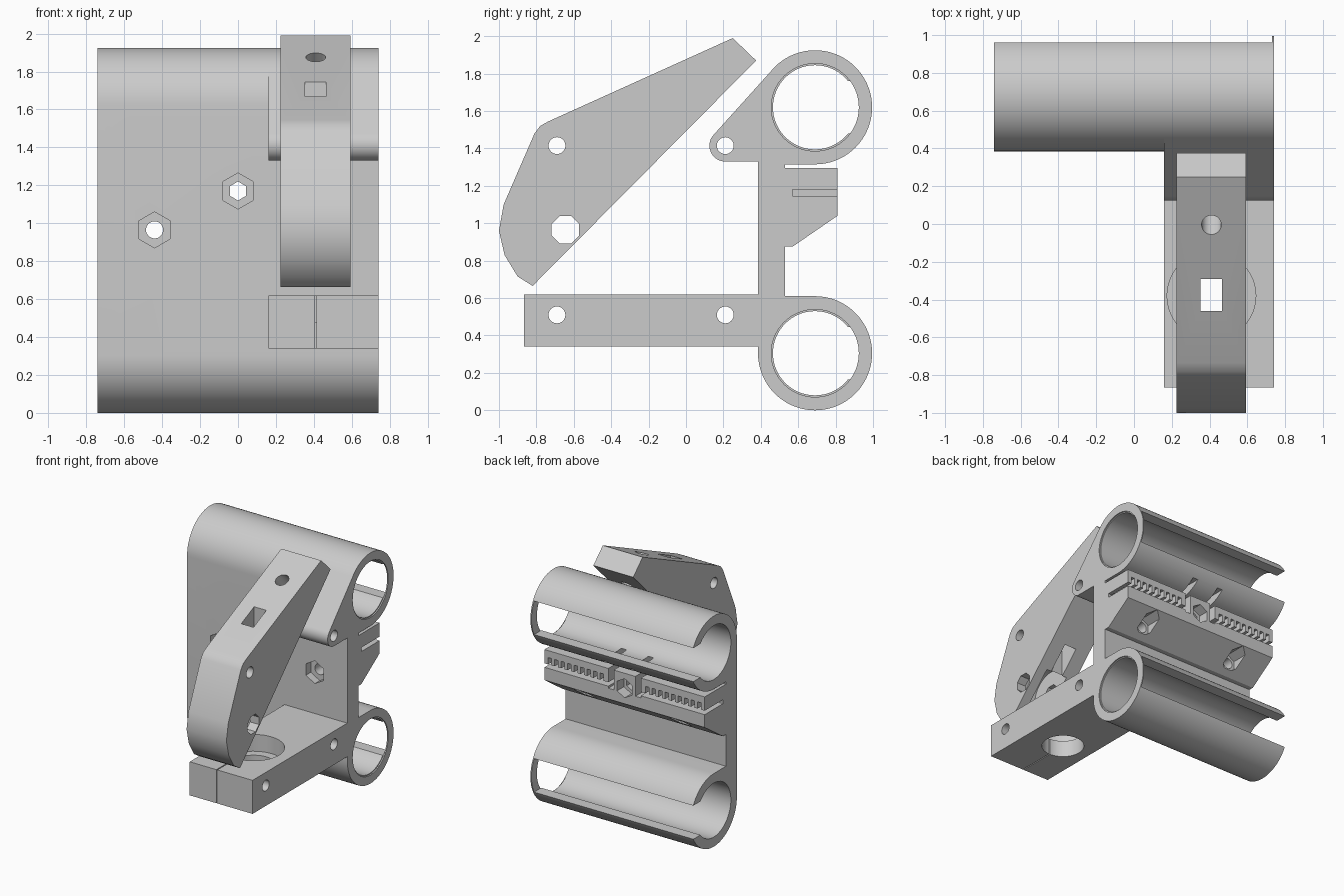
import bpy, bmesh
from math import cos, sin, radians
from mathutils import Matrix, Vector

cube = bpy.data.objects.get("Cube")
if cube:
    bpy.data.objects.remove(cube)

grey = bpy.data.materials.new("light grey plastic")
grey.use_nodes = True
GREY = (0.6, 0.6, 0.6, 1)
grey.diffuse_color = GREY
grey.node_tree.nodes["Principled BSDF"].inputs["Base Color"].default_value = GREY

# profile plane -> world, for each extrusion axis
AXES = {"x": lambda u, v, w: (w, u, v),
        "y": lambda u, v, w: (u, w, v),
        "z": lambda u, v, w: (u, v, w)}


def arc(u, v, r, a0, a1, n):
    steps = [radians(a0 + (a1 - a0) * i / n) for i in range(n + 1)]
    return [(u + r * cos(a), v + r * sin(a)) for a in steps]


def ngon(u, v, r, n=32, start=0):
    return arc(u, v, r, start, start + 360, n)[:-1]


def rect(u0, u1, v0, v1):
    return [(u0, v0), (u1, v0), (u1, v1), (u0, v1)]


def prisms(name, specs, matrix=None):
    """One object from several extruded profiles: (axis, points, start, end)."""
    bm = bmesh.new()
    for axis, pts, w0, w1 in specs:
        f = AXES[axis]
        low = [bm.verts.new(f(u, v, w0)) for u, v in pts]
        high = [bm.verts.new(f(u, v, w1)) for u, v in pts]
        bm.faces.new(low)
        bm.faces.new(high)
        for i in range(len(pts)):
            j = (i + 1) % len(pts)
            bm.faces.new((low[i], low[j], high[j], high[i]))
    bmesh.ops.recalc_face_normals(bm, faces=bm.faces[:])
    if matrix:
        bm.transform(matrix)
    mesh = bpy.data.meshes.new(name)
    bm.to_mesh(mesh)
    bm.free()
    mesh.materials.append(grey)
    obj = bpy.data.objects.new(name, mesh)
    bpy.context.collection.objects.link(obj)
    return obj


def combine(obj, specs, op="DIFFERENCE", matrix=None):
    tool = prisms("cutter", specs, matrix)
    tool.hide_render = True
    mod = obj.modifiers.new("shape", "BOOLEAN")
    mod.operation, mod.solver, mod.object = op, "EXACT", tool
    bpy.context.view_layer.objects.active = obj
    bpy.ops.object.modifier_apply(modifier=mod.name)
    bpy.data.objects.remove(tool)


def finish(obj):
    bpy.ops.object.select_all(action="DESELECT")
    obj.select_set(True)
    bpy.context.view_layer.objects.active = obj
    bpy.ops.object.shade_smooth_by_angle(angle=radians(30))


HALF = 0.74            # half width of the carriage
TUBE_Y, R = 0.69, 0.305
TUBES = (0.305, 1.62)  # heights of the two bearing tubes
ARM0 = 0.16            # inner side of the arm and the ear
MID = 0.41             # centre line of arm and lever

# Carriage: two tubes, plate and belt clamp block in one profile
outline = (arc(TUBE_Y, TUBES[0], R, 90, -180, 54)
           + arc(TUBE_Y, TUBES[1], R, 180, -90, 54)
           + [(0.53, 1.315), (0.53, 1.295), (0.81, 1.295), (0.81, 1.04),
              (0.57, 0.875), (0.53, 0.875), (0.53, 0.61)])
carriage = prisms("carriage", [("x", outline, -HALF, HALF)])

# Hinge ear and motor arm
ear = arc(0.21, 1.415, 0.085, 270, 138, 16) + [(0.464, 1.824), (0.45, 1.6), (0.45, 1.33)]
combine(carriage, [("x", ear, ARM0, HALF)], "UNION")
combine(carriage, [("x", rect(-0.865, 0.45, 0.34, 0.62), ARM0, HALF)], "UNION")

# Tube bores, rear slots and the wider bore in the thin end rings
combine(carriage, [("x", ngon(TUBE_Y, z, 0.225, 64), -1, 1) for z in TUBES])
combine(carriage, [("x", rect(0.74, 1.1, z - 0.14, z + 0.14), -1, 0.73) for z in TUBES])
combine(carriage, [("x", ngon(TUBE_Y, z, 0.234, 64), 0.73, 1) for z in TUBES])

# Cross holes in ear and arm
combine(carriage, [("x", ngon(y, z, 0.045), 0.1, 1)
                   for y, z in ((0.21, 1.415), (0.21, 0.51), (-0.69, 0.51))])

# Stepped round opening in the arm, with a thin clamping slit
combine(carriage, [("z", ngon(MID, -0.38, 0.165, 48), 0.3, 0.7)])
combine(carriage, [("z", ngon(MID, -0.38, 0.235, 48), 0.48, 0.7)])
combine(carriage, [("z", rect(MID - 0.004, MID + 0.004, -0.9, -0.4), 0.3, 0.7)])

# Bolt holes through the plate, with hexagonal nut traps front and rear
SIDE = (-0.44, 0.44)
combine(carriage, [("y", ngon(0, 1.17, 0.05, 6, 30), 0.3, 0.9)]
        + [("y", ngon(x, 0.965, 0.045), 0.3, 0.9) for x in SIDE])
combine(carriage, [("y", ngon(x, z, 0.095, 6, 30), 0.3, 0.45)
                   for x, z in ((0, 1.17), (-0.44, 0.965), (0.44, 0.965))])
combine(carriage, [("y", ngon(0, 1.17, 0.08, 6, 30), 0.72, 0.9)]
        + [("y", ngon(x, 0.965, 0.075, 6, 30), 0.62, 0.9) for x in SIDE])

# Belt grooves either side of the centre boss, and gaps beside the boss
combine(carriage, [("x", rect(0.57, 0.9, 1.147, 1.18), a, b)
                   for a, b in ((-1, -0.1), (0.1, 1))])
combine(carriage, [("x", rect(0.57, 0.9, 1.13, 1.4), a, b)
                   for a, b in ((-0.15, -0.1), (0.1, 0.15))])

# Tooth notches above the grooves
notches = []
for side in (-1, 1):
    for i in range(9):
        x = side * (0.21 + 0.06 * i)
        notches.append(("x", rect(0.57, 0.9, 1.17, 1.237), x - 0.016, x + 0.016))
combine(carriage, notches)
finish(carriage)

# Pressure lever
side_profile = [(0.25, 1.99), (0.375, 1.87), (-0.82, 0.665), (-0.9, 0.715),
                (-0.97, 0.83), (-1, 0.96), (-0.975, 1.1), (-0.81, 1.48),
                (-0.78, 1.52), (-0.735, 1.545)]
lever = prisms("lever", [("x", side_profile, 0.225, 0.593)])

# Pivot hole, octagonal axle hole and roller pocket
combine(lever, [("x", ngon(-0.69, 1.415, 0.045), 0, 1),
                ("x", ngon(-0.645, 0.965, 0.08, 8, 22.5), 0, 1)])
combine(lever, [("x", ngon(-0.645, 0.965, 0.2, 40), 0.31, 0.51)])

# Square feed hole and slanted bolt hole
combine(lever, [("z", rect(0.352, 0.465, -0.46, -0.29), 0.5, 2.2)])
slant = Matrix.Translation(Vector((MID, -0.005, 1.875))) @ Matrix.Rotation(radians(45), 4, "X")
combine(lever, [("z", ngon(0, 0, 0.052), -1, 0.3)], matrix=slant)
finish(lever)
